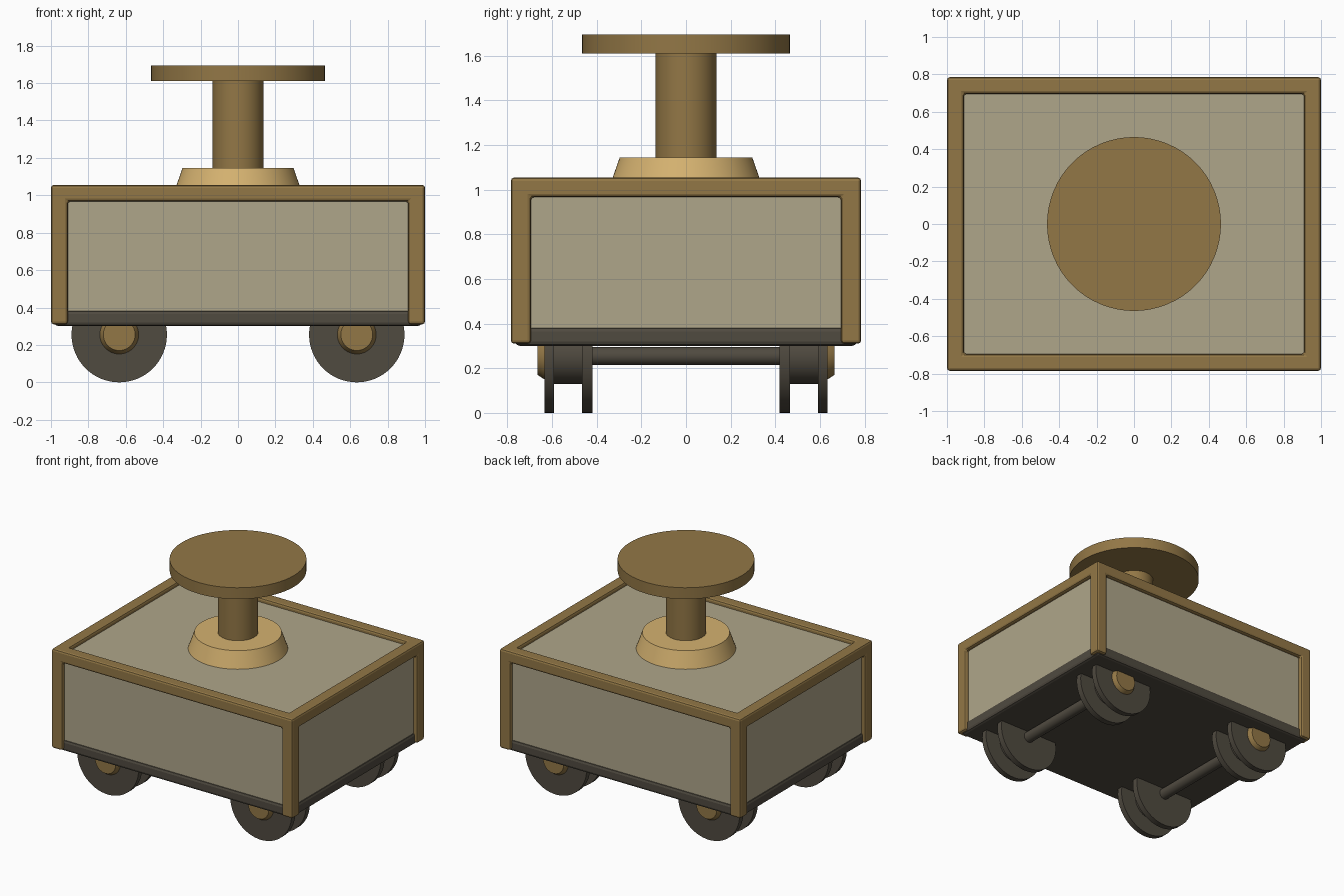
import bpy, bmesh, math
from mathutils import Matrix

if "Cube" in bpy.data.objects:
    bpy.data.objects.remove(bpy.data.objects["Cube"])


def material(name, rgb):
    m = bpy.data.materials.new(name)
    m.diffuse_color = (*rgb, 1)
    m.use_nodes = True
    m.node_tree.nodes["Principled BSDF"].inputs["Base Color"].default_value = m.diffuse_color
    return m


WOOD = material("wood", (0.29, 0.185, 0.061))
LIGHT = material("light_wood", (0.665, 0.445, 0.162))
PANEL = material("panel", (0.43, 0.38, 0.255))
DARK = material("dark", (0.08, 0.069, 0.051))


def finish(bm, name, mat):
    bmesh.ops.recalc_face_normals(bm, faces=bm.faces)
    me = bpy.data.meshes.new(name)
    bm.to_mesh(me)
    bm.free()
    ob = bpy.data.objects.new(name, me)
    bpy.context.collection.objects.link(ob)
    if mat:
        me.materials.append(mat)
    return ob


def box(name, hx, hy, z0, z1, mat=None):
    bm = bmesh.new()
    bmesh.ops.create_cube(bm, size=1, matrix=Matrix.Translation((0, 0, (z0 + z1) / 2))
                          @ Matrix.Diagonal((2 * hx, 2 * hy, z1 - z0, 1)))
    return finish(bm, name, mat)


def bevel(ob, width, segments=2):
    m = ob.modifiers.new("bevel", "BEVEL")
    m.width, m.segments, m.limit_method = width, segments, "ANGLE"


def lathe(name, profile, mat, matrix=Matrix(), sides=64):
    """Revolve (radius, height) points around z, cap both ends, then place."""
    bm = bmesh.new()
    rings = [[bm.verts.new((r * math.cos(2 * math.pi * i / sides),
                            r * math.sin(2 * math.pi * i / sides), h))
              for i in range(sides)] for r, h in profile]
    for a, b in zip(rings, rings[1:]):
        for i in range(sides):
            j = (i + 1) % sides
            bm.faces.new((a[i], a[j], b[j], b[i]))
    bm.faces.new(rings[0])
    bm.faces.new(rings[-1])
    bm.transform(matrix)
    ob = finish(bm, name, mat)
    bpy.ops.object.select_all(action="DESELECT")
    ob.select_set(True)
    bpy.context.view_layer.objects.active = ob
    bpy.ops.object.shade_smooth_by_angle(angle=math.radians(25))
    return ob


# Wooden frame: a block opened through all three axes, leaving posts and top rim
frame = box("frame", 1.0, 0.785, 0.31, 1.055, WOOD)
for axis, size in (("x", (2, 0.695, -1, 0.967)),
                   ("y", (0.91, 2, -1, 0.967)),
                   ("z", (0.91, 0.695, -1, 2))):
    cutter = box("frame_cutter_" + axis, *size)
    cutter.hide_render = True
    cutter.hide_set(True)
    cut = frame.modifiers.new("opening_" + axis, "BOOLEAN")
    cut.operation, cut.solver, cut.object = "DIFFERENCE", "EXACT", cutter
bevel(frame, 0.015)

# Inset panels and dark chassis
box("body_panels", 0.97, 0.755, 0.33, 1.025, PANEL)
bevel(box("chassis", 0.98, 0.765, 0.30, 0.385, DARK), 0.02)

# Pedestal, column and round top
lathe("pedestal", [(0.34, 1.022), (0.297, 1.145)], LIGHT)
lathe("column", [(0.137, 1.14), (0.137, 1.615)], WOOD)
lathe("round_top", [(0.465, 1.61), (0.465, 1.695)], WOOD)

# Axles with spool wheels and hub caps
WHEEL = [(0.255, 0.42), (0.255, 0.465), (0.125, 0.465),
         (0.125, 0.592), (0.255, 0.592), (0.255, 0.635)]
for end, x in (("left", -0.635), ("right", 0.635)):
    centre = Matrix.Translation((x, 0, 0.255))
    lathe(end + "_axle", [(0.041, -0.43), (0.041, 0.43)], DARK,
          centre @ Matrix.Rotation(math.pi / 2, 4, "X"), 32)
    for side, turn in (("front", 1), ("back", -1)):
        place = centre @ Matrix.Rotation(turn * math.pi / 2, 4, "X")
        lathe(f"{side}_{end}_wheel", WHEEL, DARK, place)
        lathe(f"{side}_{end}_hub_cap", [(0.105, 0.63), (0.103, 0.637), (0.085, 0.665)],
              WOOD, place)
